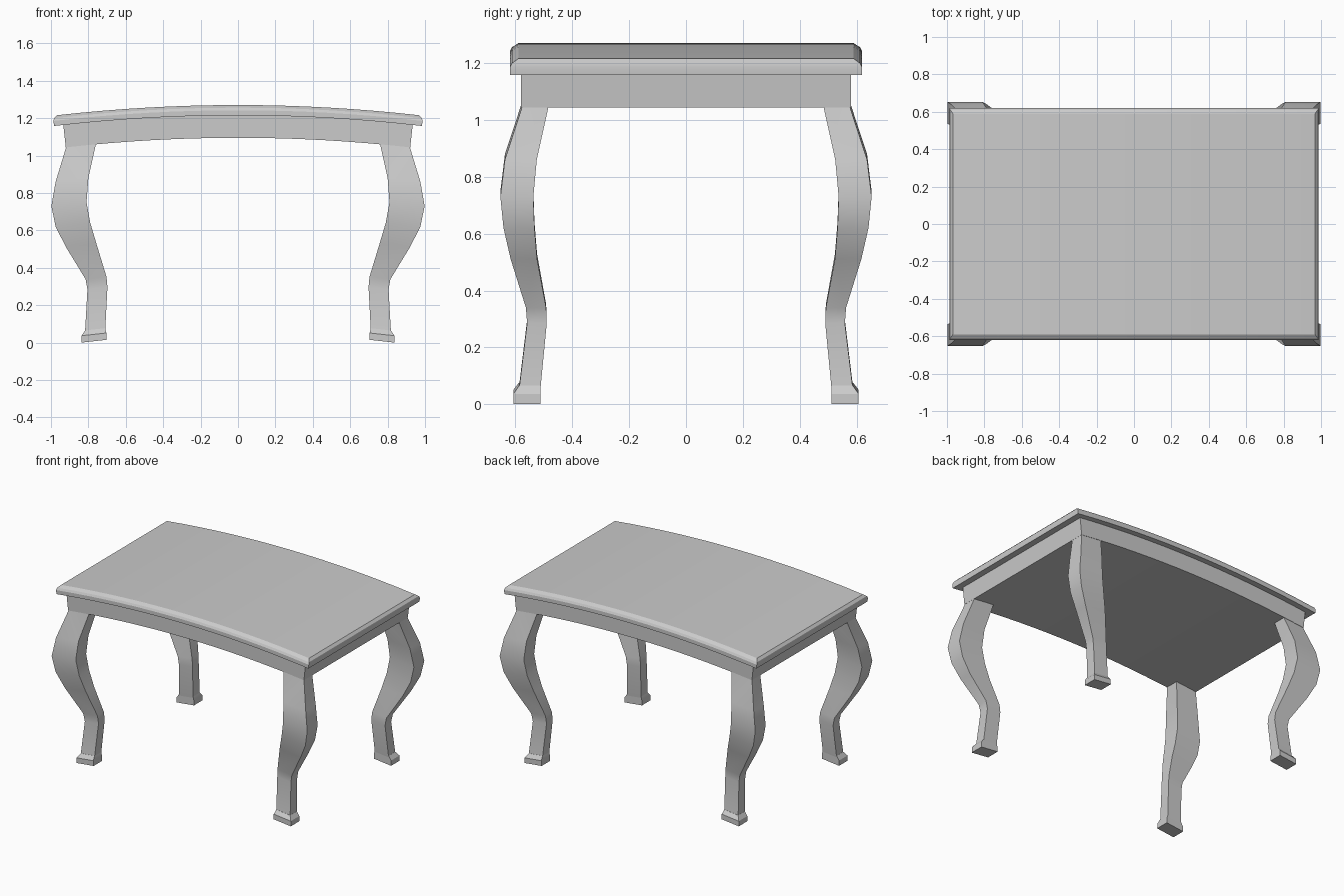
import bpy
import bmesh
import math

if "Cube" in bpy.data.objects:
    bpy.data.objects.remove(bpy.data.objects["Cube"], do_unlink=True)

GREY = (0.6, 0.6, 0.6, 1.0)
mat = bpy.data.materials.new("plain_grey")
mat.use_nodes = True
mat.diffuse_color = GREY
mat.node_tree.nodes["Principled BSDF"].inputs["Base Color"].default_value = GREY

CURVE = 0.058     # drop of the arched top per unit x squared
TOP = 1.27        # height of the crown
TILT = 0.11       # slope of the leg sections


def loft(bm, rings):
    """Join a stack of four-sided rings into a closed solid."""
    rows = [[bm.verts.new(p) for p in ring] for ring in rings]
    for a, b in zip(rows, rows[1:]):
        for i in range(4):
            j = (i + 1) % 4
            bm.faces.new((a[i], a[j], b[j], b[i]))
    bm.faces.new(rows[0])
    bm.faces.new(rows[-1])


def finish(bm, name, angle=30):
    bmesh.ops.recalc_face_normals(bm, faces=bm.faces[:])
    mesh = bpy.data.meshes.new(name)
    bm.to_mesh(mesh)
    bm.free()
    mesh.materials.append(mat)
    ob = bpy.data.objects.new(name, mesh)
    bpy.context.collection.objects.link(ob)
    bpy.ops.object.select_all(action='DESELECT')
    ob.select_set(True)
    bpy.context.view_layer.objects.active = ob
    bpy.ops.object.shade_smooth_by_angle(angle=math.radians(angle))
    return ob


def arched_slab(name, layers, cuts=16):
    """Stacked rectangles (half x, half y, z), sliced and bent along x."""
    bm = bmesh.new()
    loft(bm, [[(-x, -y, z), (x, -y, z), (x, y, z), (-x, y, z)]
              for x, y, z in layers])
    reach = min(layer[0] for layer in layers)
    for i in range(1, cuts):
        bmesh.ops.bisect_plane(
            bm, geom=bm.verts[:] + bm.edges[:] + bm.faces[:],
            plane_co=(reach * (2 * i / cuts - 1), 0, 0), plane_no=(1, 0, 0))
    for v in bm.verts:
        x = v.co.x
        v.co.x += (v.co.z - TOP) * 2 * CURVE * x
        v.co.z -= CURVE * x * x
    return finish(bm, name, 25)


def section(sx, sy, z, x_in, x_out, y_in, y_out):
    """One leg cross-section, leaning with the arch."""
    mid = (x_in + x_out) / 2
    corners = ((x_in, y_in), (x_out, y_in), (x_out, y_out), (x_in, y_out))
    return [(sx * x, sy * y, z - TILT * (x - mid)) for x, y in corners]


# Table top with a stepped, rounded rim
arched_slab("table_top", [
    (0.99, 0.62, 1.215), (0.99, 0.62, 1.242),
    (0.985, 0.612, 1.256), (0.968, 0.59, TOP)])

# Solid apron under the top
arched_slab("apron", [(0.94, 0.58, 1.095), (0.94, 0.58, 1.225)])

# Curved legs: z, inner x, outer x, inner y, outer y
LEG = [
    (1.12, 0.75, 0.915, 0.48, 0.57),
    (1.05, 0.76, 0.92, 0.485, 0.578),
    (0.87, 0.80, 0.975, 0.525, 0.637),
    (0.74, 0.81, 0.998, 0.537, 0.653),
    (0.63, 0.79, 0.975, 0.533, 0.642),
    (0.52, 0.757, 0.92, 0.524, 0.617),
    (0.345, 0.703, 0.815, 0.492, 0.563),
    (0.29, 0.698, 0.805, 0.49, 0.559),
    (0.06, 0.71, 0.818, 0.512, 0.587),
]
FOOT = [
    (0.071, 0.71, 0.818, 0.512, 0.587),
    (0.044, 0.704, 0.837, 0.512, 0.607),
    (0.0075, 0.702, 0.837, 0.512, 0.607),
]

for front, sy in (("front", -1), ("back", 1)):
    for side, sx in (("right", -1), ("left", 1)):
        for part, rows in (("leg", LEG), ("foot", FOOT)):
            bm = bmesh.new()
            loft(bm, [section(sx, sy, *row) for row in rows])
            finish(bm, f"{front}_{side}_{part}")
